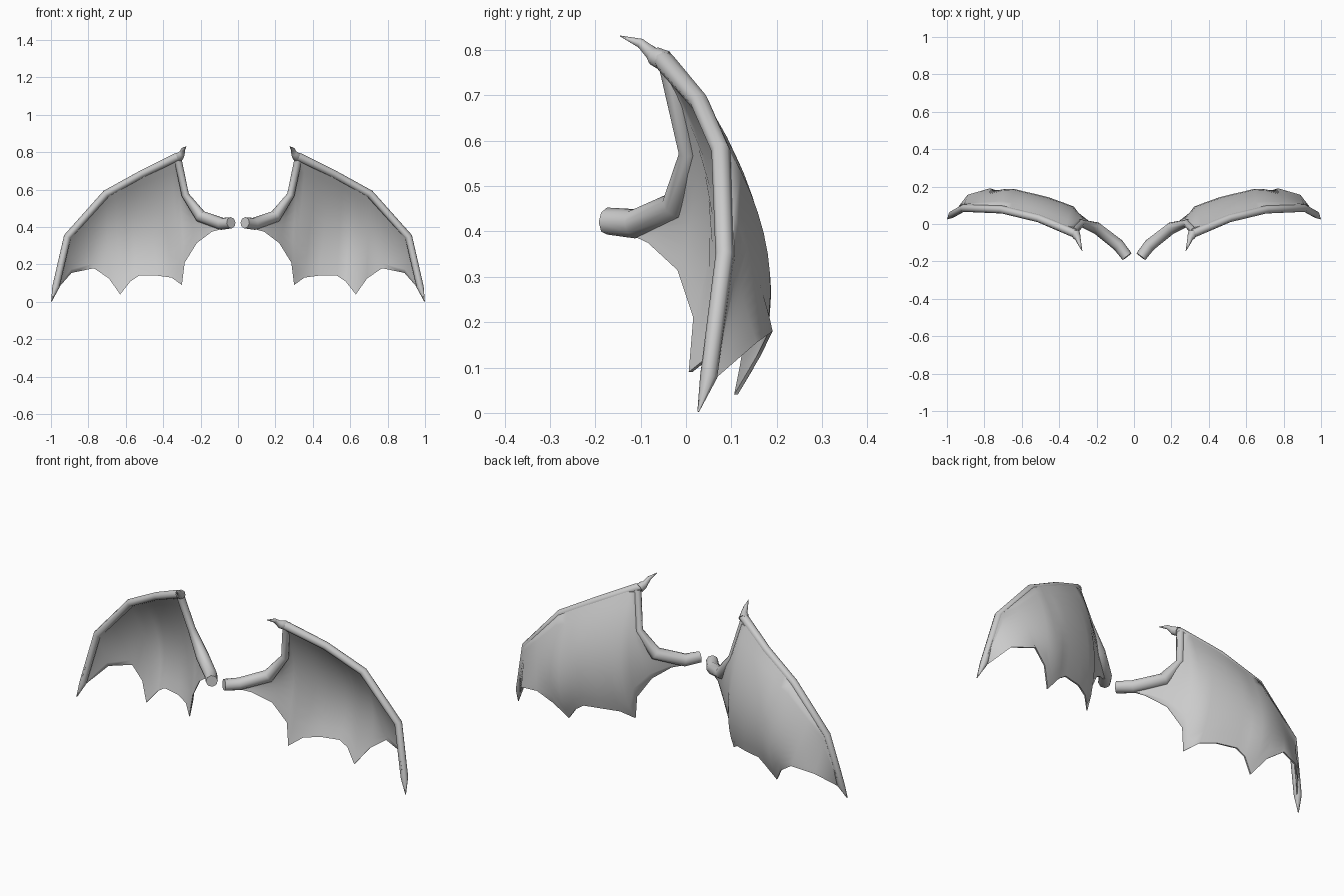
import bpy, bmesh, math
from mathutils import Vector

cube = bpy.data.objects.get("Cube")
if cube:
    bpy.data.objects.remove(cube)

grey = bpy.data.materials.new("wing grey")
grey.use_nodes = True
grey.diffuse_color = (0.6, 0.6, 0.6, 1)
grey.node_tree.nodes["Principled BSDF"].inputs["Base Color"].default_value = (0.6, 0.6, 0.6, 1)


def skin(name, rings, angle=60):
    """Join closed rings of points into a smooth capped skin, mirrored to both sides."""
    bm = bmesh.new()
    loops = [[bm.verts.new(p) for p in ring] for ring in rings]
    for a, b in zip(loops, loops[1:]):
        for k in range(len(a)):
            n = (k + 1) % len(a)
            bm.faces.new((a[k], a[n], b[n], b[k]))
    bm.faces.new(loops[0])
    bm.faces.new(loops[-1])
    bmesh.ops.recalc_face_normals(bm, faces=bm.faces)
    mesh = bpy.data.meshes.new(name)
    bm.to_mesh(mesh)
    bm.free()
    mesh.materials.append(grey)
    obj = bpy.data.objects.new(name, mesh)
    bpy.context.collection.objects.link(obj)
    bpy.ops.object.select_all(action='DESELECT')
    obj.select_set(True)
    bpy.context.view_layer.objects.active = obj
    bpy.ops.object.shade_smooth_by_angle(angle=math.radians(angle))
    mirror = obj.modifiers.new("Mirror", 'MIRROR')
    mirror.use_mirror_merge = False


def tube(name, path, sides=8):
    """Tapered tube through (x, y, z, radius) points."""
    pts = [Vector(p[:3]) for p in path]
    rings = []
    for i, p in enumerate(pts):
        way = (pts[min(i + 1, len(pts) - 1)] - pts[max(i - 1, 0)]).normalized()
        u = way.cross(Vector((0, 1, 0))).normalized()
        v = way.cross(u)
        turns = [math.tau * k / sides for k in range(sides)]
        rings.append([p + path[i][3] * (u * math.cos(a) + v * math.sin(a)) for a in turns])
    skin(name, rings)


# Arm from shoulder to wrist
tube("arm_bone", [(.037, -.174, .423, .03), (.085, -.112, .417, .033), (.2, -.022, .457, .033),
                  (.282, .004, .572, .02), (.322, -.04, .765, .02)])

# Long outer bone along the leading edge
tube("leading_bone", [(.305, -.055, .782, .02), (.33, -.045, .772, .023), (.51, .03, .685, .021),
                      (.705, .077, .578, .021), (.912, .085, .348, .02),
                      (.974, .05, .08, .019), (.997, .027, .003, .002)])

# Hooked thumb claw on the wrist
tube("wrist_claw", [(.315, -.045, .775, .024), (.305, -.07, .787, .021), (.3, -.075, .793, .016),
                    (.293, -.1, .815, .011), (.277, -.145, .831, .001)])

# Membrane ribs: leading point, trailing point, backward bulge, finger ridge height
ribs = [((.085, -.112, .42), (.085, -.112, .39), 0, 0),
        ((.2, -.025, .455), (.14, -.08, .375), .005, 0),
        ((.285, .007, .572), (.22, -.015, .315), .022, 0),
        ((.325, -.037, .76), (.285, .02, .21), .063, 0),
        ((.36, -.028, .757), (.3, .01, .09), .085, .014),
        ((.42, -.005, .73), (.355, .06, .13), .08, 0),
        ((.5, .027, .69), (.43, .1, .14), .07, 0),
        ((.56, .042, .66), (.53, .125, .14), .07, 0),
        ((.61, .055, .632), (.575, .13, .11), .072, 0),
        ((.655, .067, .605), (.63, .11, .04), .075, .02),
        ((.705, .079, .577), (.69, .16, .125), .055, 0),
        ((.83, .085, .44), (.77, .187, .18), .012, 0),
        ((.91, .087, .35), (.89, .152, .155), 0, 0),
        ((.968, .055, .12), (.96, .06, .075), 0, 0)]

steps = 10
sheets = []
for top, bottom, bulge, ridge in ribs:
    top, bottom = Vector(top), Vector(bottom)
    front, back = [], []
    for s in range(steps + 1):
        t = s / steps
        p = top.lerp(bottom, t)
        p.y += 4 * bulge * t * (1 - t)
        # Thick where it meets the bones, thin at the trailing edge
        half = Vector((0, .004 + .015 * (1 - t) ** 3 + ridge * math.sin(math.pi * t * t), 0))
        front.append(p - half)
        back.append(p + half)
    sheets.append(front + back[::-1])
skin("wing_membrane", sheets)
